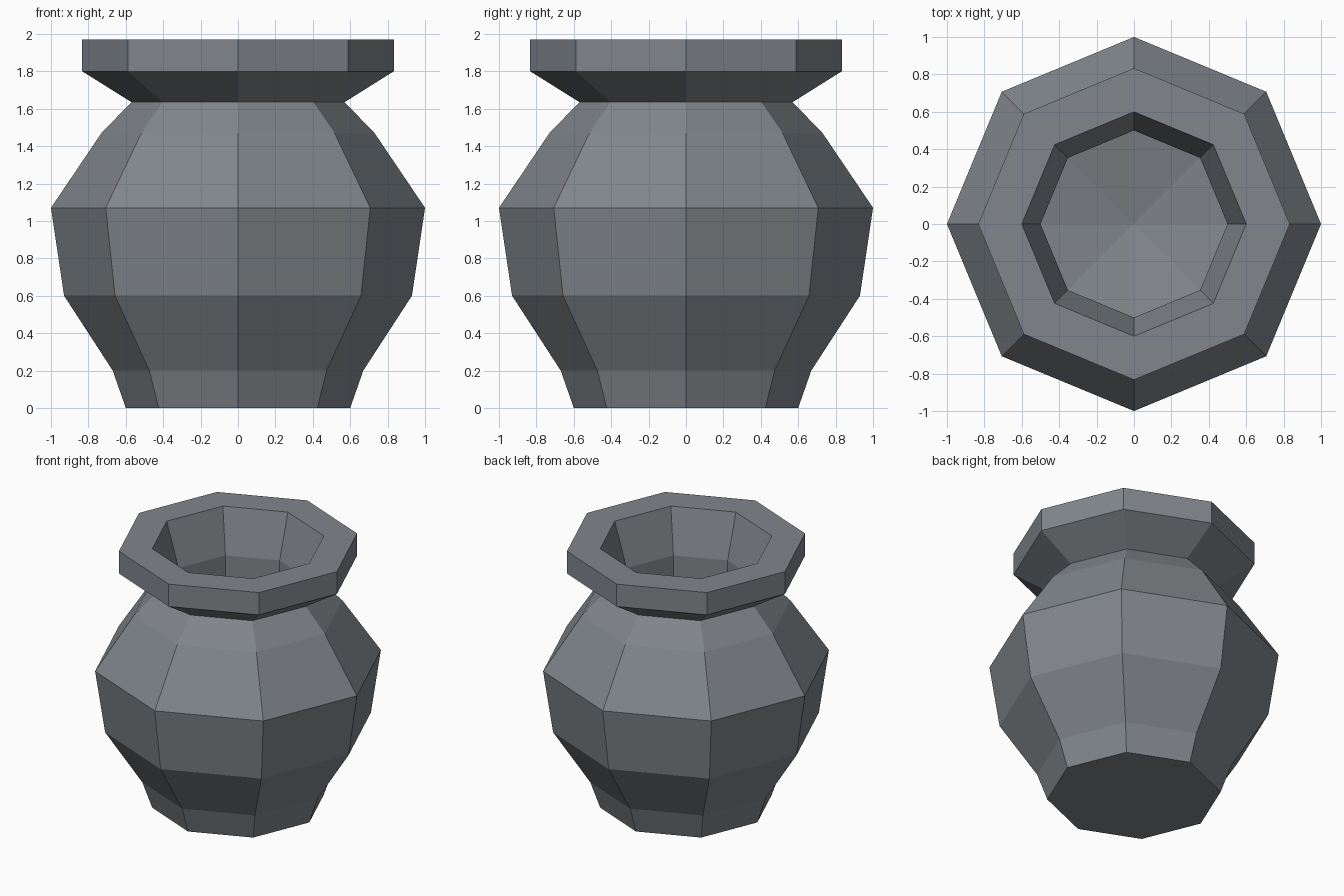
import bpy, bmesh
from math import cos, sin, tau

if "Cube" in bpy.data.objects:
    bpy.data.objects.remove(bpy.data.objects["Cube"])

SIDES = 8


def lathe(name, profile):
    """Revolve (radius, z) points; zero radius makes a pole."""
    bm = bmesh.new()
    rings = []
    for r, z in profile:
        if r == 0:
            rings.append([bm.verts.new((0, 0, z))] * SIDES)
        else:
            rings.append([bm.verts.new((r * cos(tau * i / SIDES), r * sin(tau * i / SIDES), z))
                          for i in range(SIDES)])
    for a, b in zip(rings, rings[1:]):
        for i in range(SIDES):
            j = (i + 1) % SIDES
            bm.faces.new(dict.fromkeys((a[i], a[j], b[j], b[i])))
    # Flat base
    bm.faces.new(rings[0][::-1])
    bmesh.ops.recalc_face_normals(bm, faces=bm.faces)
    mesh = bpy.data.meshes.new(name)
    bm.to_mesh(mesh)
    bm.free()
    obj = bpy.data.objects.new(name, mesh)
    bpy.context.collection.objects.link(obj)
    return obj


# Outer body, from foot to flared rim
outer = [(0.60, 0), (0.67, 0.20), (0.93, 0.60), (1.00, 1.07), (0.73, 1.47),
         (0.57, 1.635), (0.833, 1.80), (0.833, 1.97)]
# Mouth, straight inner wall and shallow bowl floor
inner = [(0.60, 1.97), (0.50, 1.64), (0.50, 0.20), (0, 0.10)]
pot = lathe("pot", outer + inner)

# Dark slate colour
slate = bpy.data.materials.new("dark_slate")
slate.diffuse_color = (0.22, 0.24, 0.26, 1)
slate.use_nodes = True
slate.node_tree.nodes["Principled BSDF"].inputs["Base Color"].default_value = slate.diffuse_color
pot.data.materials.append(slate)
